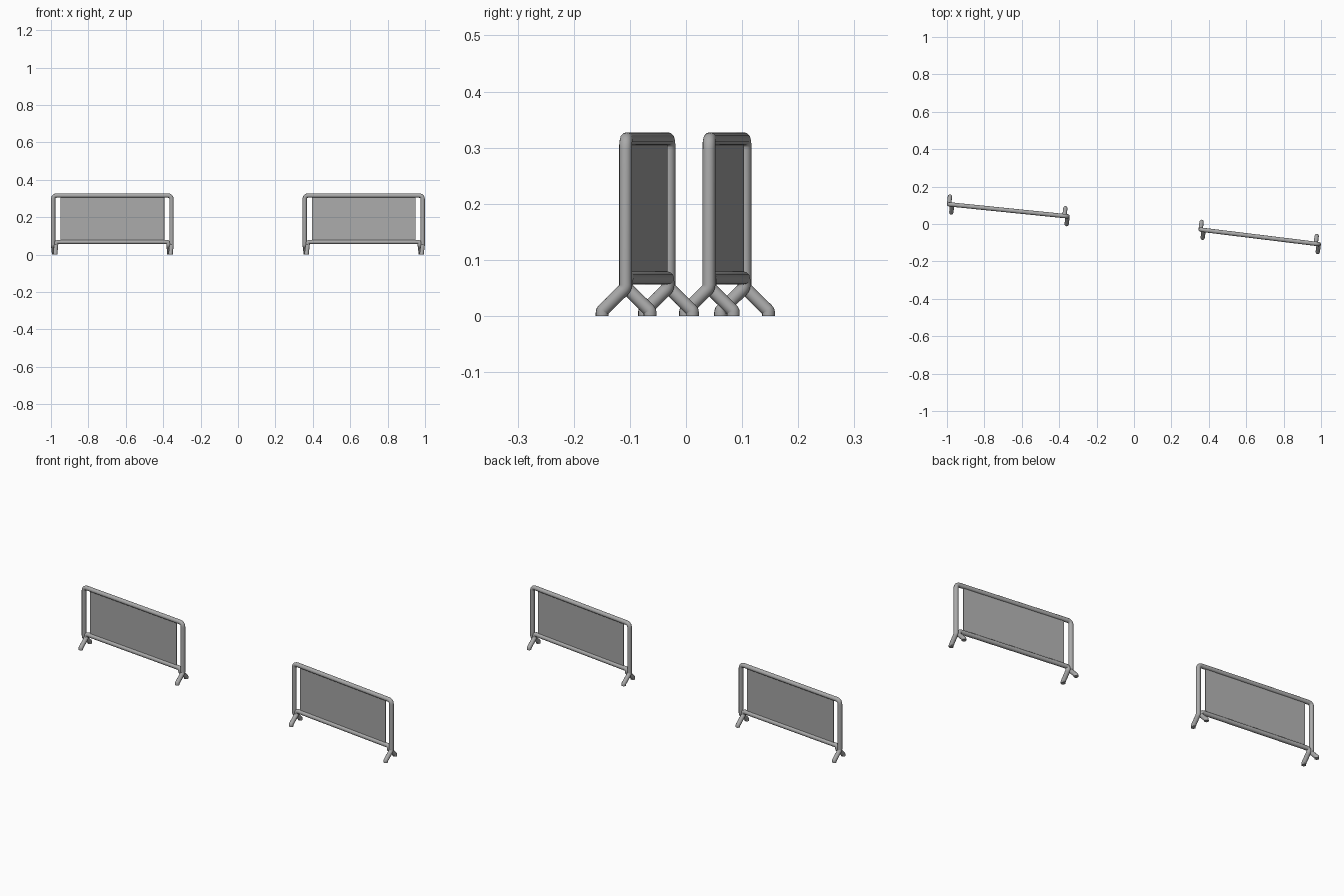
import bpy
from math import radians
from mathutils import Vector, Matrix

cube = bpy.data.objects.get("Cube")
if cube:
    bpy.data.objects.remove(cube, do_unlink=True)


def make_material(name, value):
    mat = bpy.data.materials.new(name)
    mat.use_nodes = True
    color = (value, value, value, 1)
    mat.diffuse_color = color
    mat.node_tree.nodes["Principled BSDF"].inputs["Base Color"].default_value = color
    return mat


steel = make_material("galvanised grey", 0.4)

HALF = 0.318      # half distance between the posts
RADIUS = 0.0115   # tube radius
INSET = 0.016     # lower tube sits inside the posts
TOP = 0.316
RAIL = 0.068
KNEE = 0.05       # height where the legs splay
SPLAY = 0.042


def rounded(points, bends, steps=5):
    """Replace each corner by a quadratic arc of the given size."""
    pts = [Vector(p) for p in points]
    path = [pts[0]]
    for a, b, c, size in zip(pts, pts[1:], pts[2:], bends):
        start = b + (a - b).normalized() * size
        end = b + (c - b).normalized() * size
        for i in range(steps + 1):
            t = i / steps
            path.append(start * (1 - t) ** 2 + b * 2 * t * (1 - t) + end * t * t)
    return path + [pts[-1]]


def tube(name, path, place):
    curve = bpy.data.curves.new(name, "CURVE")
    curve.dimensions = "3D"
    curve.bevel_depth = RADIUS
    curve.bevel_resolution = 4
    curve.use_fill_caps = True
    spline = curve.splines.new("POLY")
    spline.points.add(len(path) - 1)
    for point, co in zip(spline.points, path):
        point.co = (*co, 1)
    obj = bpy.data.objects.new(name, curve)
    bpy.context.collection.objects.link(obj)
    finish(obj, place, True)


def finish(obj, place, smooth=False):
    obj.matrix_world = place
    bpy.ops.object.select_all(action="DESELECT")
    obj.select_set(True)
    bpy.context.view_layer.objects.active = obj
    if obj.type == "CURVE":
        bpy.ops.object.convert(target="MESH")
    obj = bpy.context.object
    obj.data.materials.clear()
    obj.data.materials.append(steel)
    if smooth:
        bpy.ops.object.shade_smooth_by_angle(angle=radians(40))


def hoop(x, height, side):
    """Tube from one foot, over the hoop, to the foot on the opposite side."""
    left = [(-x, side * SPLAY, 0), (-x, side * SPLAY, 0.009),
            (-x, 0, KNEE), (-x, 0, height)]
    right = [(-p[0], -p[1], p[2]) for p in reversed(left)]
    corner = min(0.02, (height - KNEE) * 0.65)
    bends = [0.003, 0.006, corner, corner, 0.006, 0.003]
    return rounded(left + right, bends)


def barrier(prefix, x, y, turn):
    place = Matrix.Translation((x, y, 0)) @ Matrix.Rotation(radians(turn), 4, "Z")
    tube(prefix + "_outer_frame", hoop(HALF, TOP, 1), place)
    tube(prefix + "_lower_rail", hoop(HALF - INSET, RAIL, -1), place)
    # Thin infill sheet between the rails
    bpy.ops.mesh.primitive_cube_add(size=1)
    panel = bpy.context.object
    panel.name = prefix + "_infill_panel"
    panel.data.transform(Matrix.Diagonal((0.558, 0.004, TOP - RAIL, 1)))
    panel.data.transform(Matrix.Translation((0, 0, (TOP + RAIL) / 2)))
    finish(panel, place)


barrier("right_barrier", -0.672, 0.073, -5.8)
barrier("left_barrier", 0.672, -0.069, -7)
